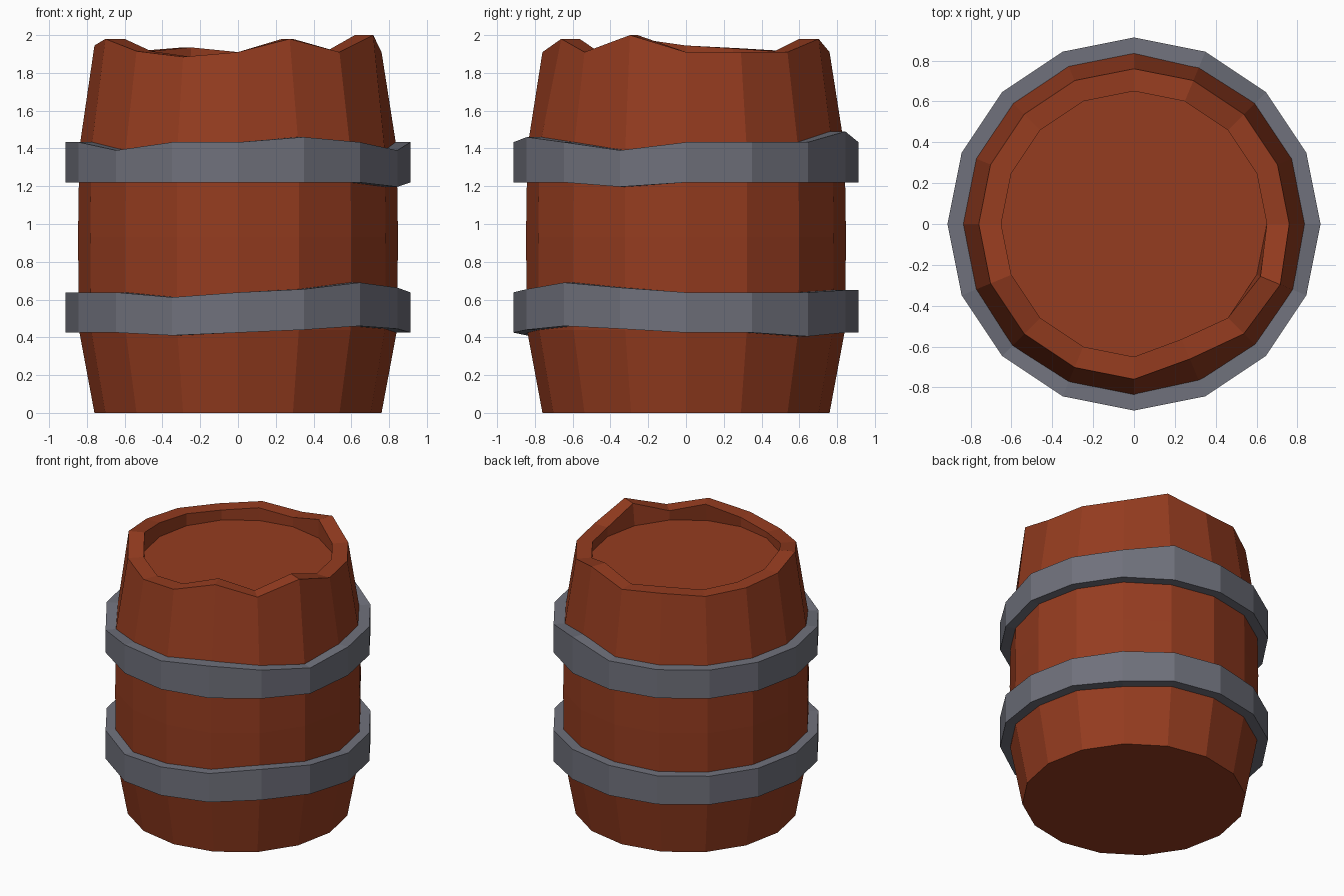
import bpy, bmesh
from math import cos, sin, radians

if "Cube" in bpy.data.objects:
    bpy.data.objects.remove(bpy.data.objects["Cube"])

N = 16  # staves; column k sits at angle k * 22.5 degrees


def material(name, rgb):
    m = bpy.data.materials.new(name)
    m.diffuse_color = (*rgb, 1)
    m.use_nodes = True
    m.node_tree.nodes["Principled BSDF"].inputs["Base Color"].default_value = m.diffuse_color
    return m


def loft(name, rings, mat, closed=False):
    """Skin rings of (radius list, height list); cap the ends or join them."""
    bm = bmesh.new()
    loops = []
    for radii, heights in rings:
        loops.append([bm.verts.new((radii[k] * cos(radians(22.5 * k)),
                                    radii[k] * sin(radians(22.5 * k)),
                                    heights[k])) for k in range(N)])
    pairs = list(zip(loops, loops[1:]))
    if closed:
        pairs.append((loops[-1], loops[0]))
    for a, b in pairs:
        for k in range(N):
            j = (k + 1) % N
            bm.faces.new((a[k], a[j], b[j], b[k]))
    if not closed:
        bm.faces.new(loops[0][::-1])
        bm.faces.new(loops[-1])
    bmesh.ops.recalc_face_normals(bm, faces=bm.faces)
    me = bpy.data.meshes.new(name)
    bm.to_mesh(me)
    bm.free()
    me.materials.append(mat)
    ob = bpy.data.objects.new(name, me)
    bpy.context.collection.objects.link(ob)
    return ob


def varied(base, changes):
    return [changes.get(k, base) for k in range(N)]


wood = material("wood", (0.30, 0.045, 0.014))
iron = material("iron", (0.16, 0.165, 0.20))

# Barrel body with a chipped rim and recessed lid
rim = varied(1.91, {3: 1.98, 5: 1.935, 6: 1.915, 7: 1.93, 8: 1.945,
                    9: 1.98, 10: 1.915, 11: 1.885, 13: 1.98, 15: 2.0})
rim_radius = varied(0.76, {13: 0.715, 15: 0.775})
inner_radius = varied(0.65, {13: 0.61, 15: 0.67})
loft("barrel_body", [
    (varied(0.76, {}), varied(0, {})),
    (varied(0.842, {}), varied(0.44, {})),
    (varied(0.847, {}), varied(0.93, {})),
    (varied(0.84, {}), varied(1.40, {})),
    (rim_radius, rim),
    (inner_radius, rim),
    (varied(0.65, {}), varied(1.84, {})),
], wood)


# Iron hoops with dented edges
def hoop(name, low, high):
    outer, inner = varied(0.913, {}), varied(0.82, {})
    loft(name, [(outer, low), (outer, high), (inner, high), (inner, low)],
         iron, closed=True)


hoop("lower_hoop",
     varied(0.425, {2: 0.405, 11: 0.41, 13: 0.44, 14: 0.46, 15: 0.445}),
     varied(0.638, {3: 0.65, 4: 0.65, 11: 0.612, 13: 0.655, 14: 0.69, 15: 0.663}))
hoop("upper_hoop",
     varied(1.22, {15: 1.197}),
     varied(1.433, {3: 1.49, 10: 1.39, 13: 1.46, 15: 1.39}))
